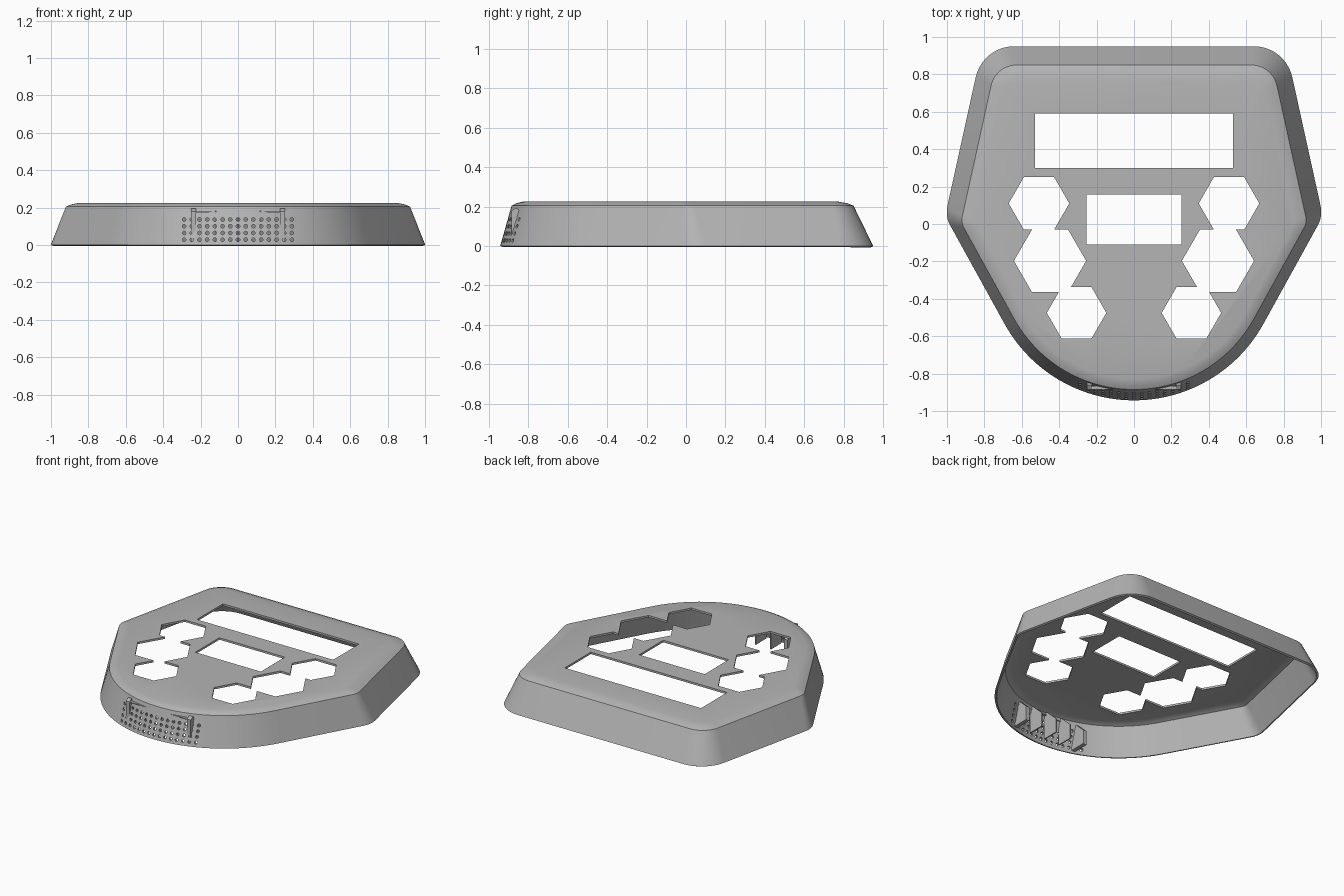
import bpy, bmesh, math
from mathutils import Vector, Matrix

cube = bpy.data.objects.get("Cube")
if cube:
    bpy.data.objects.remove(cube, do_unlink=True)

grey = bpy.data.materials.new("plain grey")
grey.use_nodes = True
grey.diffuse_color = (0.46, 0.46, 0.46, 1)
grey.node_tree.nodes["Principled BSDF"].inputs["Base Color"].default_value = grey.diffuse_color

SIDE = 0.22            # sideways lean of the long side edges
LEAN = math.radians(61.1)   # angle at which the front arc meets the sides
CENTRE = -0.153        # centre of the front arc


def make_object(name, bm):
    bmesh.ops.recalc_face_normals(bm, faces=bm.faces[:])
    mesh = bpy.data.meshes.new(name)
    bm.to_mesh(mesh)
    bm.free()
    obj = bpy.data.objects.new(name, mesh)
    bpy.context.collection.objects.link(obj)
    mesh.materials.append(grey)
    return obj


def fillet(before, corner, after, radius, steps):
    """Points of a rounded corner."""
    a, b = (before - corner).normalized(), (after - corner).normalized()
    half = a.angle(b) / 2
    mid = corner + (a + b).normalized() * radius / math.sin(half)
    start = corner + a * radius / math.tan(half) - mid
    sweep = math.pi - 2 * half
    return [mid + Matrix.Rotation(-sweep * i / steps, 2) @ start for i in range(steps + 1)]


def outline(back, side, radius, back_round, side_round):
    """Closed plan: straight back, leaning sides, round front."""
    tangent = Vector((radius * math.sin(LEAN), CENTRE - radius * math.cos(LEAN)))
    slope = 1 / math.tan(LEAN)
    y = (side - tangent.x + slope * tangent.y) / (slope + SIDE)
    back_corner = Vector((side - SIDE * back, back))
    side_corner = Vector((side - SIDE * y, y))
    half = fillet(Vector((0, back)), back_corner, side_corner, back_round, 10)
    half += fillet(back_corner, side_corner, tangent, side_round, 6)
    for i in range(24):
        a = LEAN * (1 - i / 24)
        half.append(Vector((radius * math.sin(a), CENTRE - radius * math.cos(a))))
    mirrored = [Vector((-p.x, p.y)) for p in reversed(half)]
    return half + [Vector((0, CENTRE - radius))] + mirrored


# Housing: sloping wall, soft shoulder and flat top, open below
levels = [
    (0.0, outline(0.95, 1.019, 0.79, 0.21, 0.15)),
    (0.205, outline(0.85, 0.927, 0.732, 0.14, 0.09)),
    (0.217, outline(0.82, 0.897, 0.709, 0.12, 0.09)),
    (0.225, outline(0.775, 0.855, 0.675, 0.10, 0.09)),
]
bm = bmesh.new()
rings = [[bm.verts.new((p.x, p.y, z)) for p in pts] for z, pts in levels]
for low, high in zip(rings, rings[1:]):
    for i in range(len(low)):
        j = (i + 1) % len(low)
        bm.faces.new((low[i], low[j], high[j], high[i]))
bm.faces.new(rings[-1])
floor = bm.faces.new(rings[0])
bmesh.ops.recalc_face_normals(bm, faces=bm.faces[:])
bm.faces.remove(floor)
housing = make_object("housing", bm)
shell = housing.modifiers.new("shell", 'SOLIDIFY')
shell.thickness = 0.014
shell.offset = -1


def prism(bm, points, z0, z1):
    face = bm.faces.new([bm.verts.new((x, y, z0)) for x, y in points])
    new = bmesh.ops.extrude_face_region(bm, geom=[face])["geom"]
    bmesh.ops.translate(bm, vec=(0, 0, z1 - z0),
                        verts=[v for v in new if isinstance(v, bmesh.types.BMVert)])


cutters = []


def cut(name, bm):
    cutter = make_object(name, bm)
    cutter.hide_render = True
    mod = housing.modifiers.new(name, 'BOOLEAN')
    mod.operation = 'DIFFERENCE'
    mod.solver = 'EXACT'
    mod.object = cutter
    cutters.append(cutter)


# Two display windows
for name, x, y0, y1 in (("wide_window", 0.53, 0.30, 0.59), ("small_window", 0.255, -0.11, 0.157)):
    bm = bmesh.new()
    prism(bm, [(-x, y0), (x, y0), (x, y1), (-x, y1)], 0.15, 0.3)
    cut(name, bm)

# Three overlapping hexagonal openings on each side
for x, y, r in ((0.508, 0.11, 0.162), (0.449, -0.197, 0.193), (0.307, -0.475, 0.159)):
    for s in (-1, 1):
        bm = bmesh.new()
        prism(bm, [(s * x + r * math.cos(k * math.pi / 3), y + r * math.sin(k * math.pi / 3))
                   for k in range(6)], 0.15, 0.3)
        cut("hexagon_opening", bm)

# Grille of small round holes in the front wall
bm = bmesh.new()
for col in range(-7, 8):
    for row in range(4):
        place = Matrix.Translation((col * 0.0412, -0.88, 0.028 + row * 0.036))
        bmesh.ops.create_cone(bm, cap_ends=True, segments=10, radius1=0.01, radius2=0.01,
                              depth=0.2, matrix=place @ Matrix.Rotation(math.pi / 2, 4, 'X'))
cut("grille_holes", bm)

# Apply the cuts, then drop the cutters
bpy.context.view_layer.objects.active = housing
housing.select_set(True)
for mod in list(housing.modifiers):
    bpy.ops.object.modifier_apply(modifier=mod.name)
for cutter in cutters:
    bpy.data.objects.remove(cutter, do_unlink=True)
bpy.ops.object.shade_smooth_by_angle(angle=math.radians(25))

# Upright ribs behind the grille; the outer ones just break through the wall
profile = [(-0.886, 0.01), (-0.886, 0.18), (-0.86, 0.195), (-0.77, 0.11), (-0.77, 0.01)]
for i in range(-2, 3):
    bm = bmesh.new()
    width = 0.028 if abs(i) == 2 else 0.008
    loops = [[bm.verts.new((i * 0.119 + s * width / 2, y, z)) for y, z in profile] for s in (-1, 1)]
    bm.faces.new(loops[0])
    bm.faces.new(loops[1])
    for k in range(5):
        m = (k + 1) % 5
        bm.faces.new((loops[0][k], loops[0][m], loops[1][m], loops[1][k]))
    make_object("grille_rib", bm)

# Thin rail joining the tops of the ribs
bm = bmesh.new()
prism(bm, [(-0.252, -0.886), (0.252, -0.886), (0.252, -0.865), (-0.252, -0.865)], 0.174, 0.18)
make_object("rib_rail", bm)
